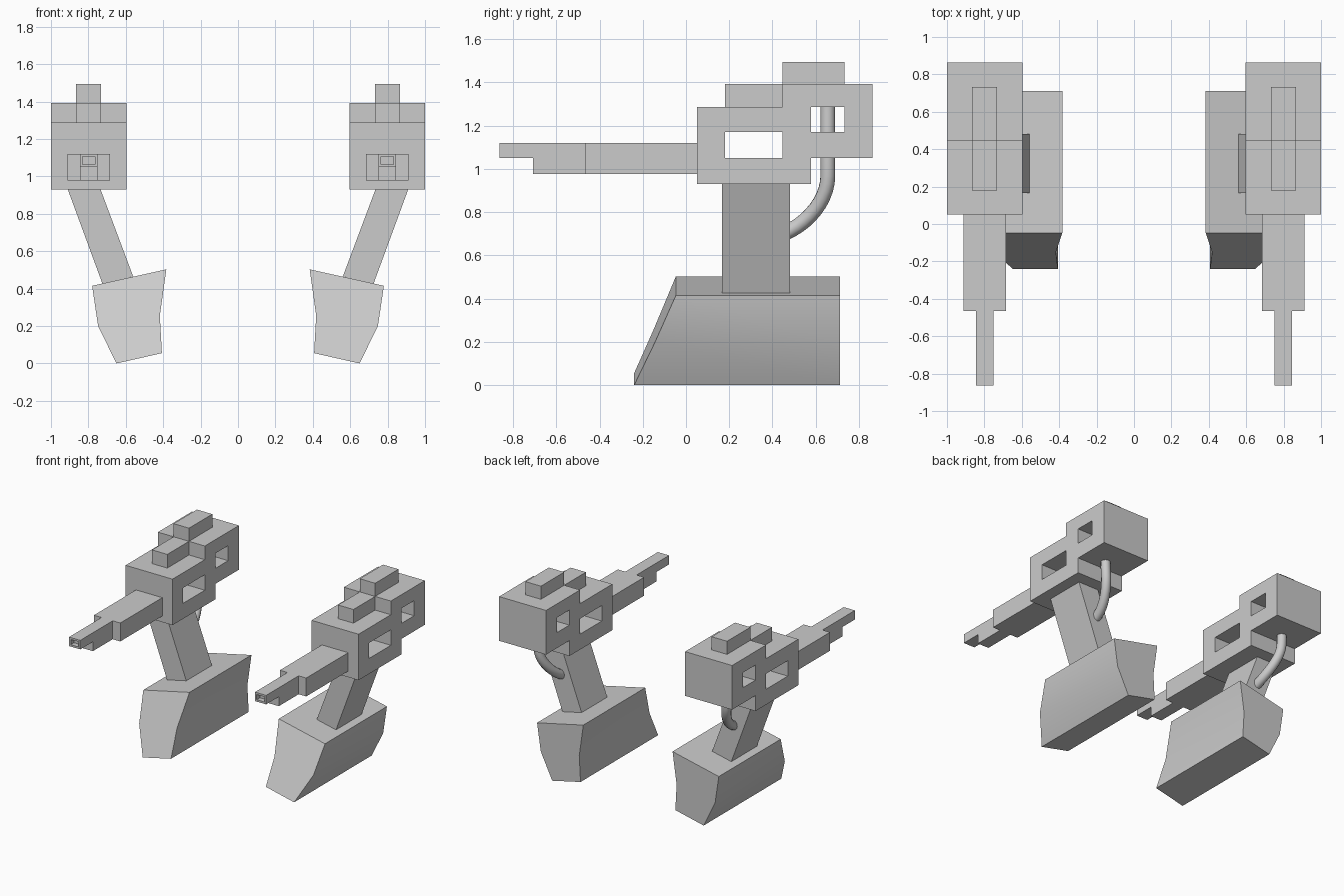
import bpy, bmesh, math
from mathutils import Vector

if "Cube" in bpy.data.objects:
    bpy.data.objects.remove(bpy.data.objects["Cube"])


def finish(name, bm, smooth=None):
    """Turn a bmesh into an object mirrored to the other side."""
    bmesh.ops.remove_doubles(bm, verts=bm.verts, dist=1e-5)
    bmesh.ops.recalc_face_normals(bm, faces=bm.faces)
    mesh = bpy.data.meshes.new(name)
    bm.to_mesh(mesh)
    bm.free()
    obj = bpy.data.objects.new(name, mesh)
    bpy.context.collection.objects.link(obj)
    mirror(obj)
    if smooth:
        bpy.ops.object.select_all(action='DESELECT')
        obj.select_set(True)
        bpy.context.view_layer.objects.active = obj
        bpy.ops.object.shade_smooth_by_angle(angle=math.radians(smooth))
    return obj


def mirror(obj):
    mod = obj.modifiers.new("mirror", 'MIRROR')
    mod.use_axis = (True, False, False)
    mod.use_clip = False


def loft(bm, rings):
    """Skin equal-length closed rings and cap both ends."""
    rows = [[bm.verts.new(p) for p in ring] for ring in rings]
    n = len(rows[0])
    for a, b in zip(rows, rows[1:]):
        for i in range(n):
            bm.faces.new((a[i], a[(i + 1) % n], b[(i + 1) % n], b[i]))
    bm.faces.new(rows[0][::-1])
    bm.faces.new(rows[-1])


def side_profile(bm, points, x0, x1):
    """Extrude a (y, z) outline across x."""
    loft(bm, [[(x, y, z) for y, z in points] for x in (x0, x1)])


def box(name, x, y, z):
    bm = bmesh.new()
    side_profile(bm, [(y[0], z[0]), (y[1], z[0]), (y[1], z[1]), (y[0], z[1])], *x)
    return finish(name, bm)


# Main housing: filled cells of a side grid, extruded across, leaving two windows
ys = [0.05, 0.18, 0.446, 0.577, 0.732, 0.863]
zs = [0.93, 1.05, 1.17, 1.287, 1.393]
cells = ["111..",     # bottom row
         "1.111",
         "111.1",
         "..111"]     # top row
bm = bmesh.new()
for r, row in enumerate(cells):
    for c, ch in enumerate(row):
        if ch == "1":
            bm.faces.new([bm.verts.new((0.597, ys[c + a], zs[r + b]))
                          for a, b in ((0, 0), (1, 0), (1, 1), (0, 1))])
bmesh.ops.remove_doubles(bm, verts=bm.verts, dist=1e-5)
ext = bmesh.ops.extrude_face_region(bm, geom=bm.faces[:], use_keep_orig=True)
for v in (e for e in ext["geom"] if isinstance(e, bmesh.types.BMVert)):
    v.co.x = 1.0
finish("housing", bm)

# Sight blocks on top
box("front_sight_block", (0.733, 0.865), (0.18, 0.446), (1.287, 1.393))
box("rear_sight_block", (0.733, 0.865), (0.446, 0.732), (1.393, 1.495))

# Barrel: wide shroud, then a stepped muzzle with a square recess
box("barrel_shroud", (0.685, 0.911), (-0.465, 0.05), (0.977, 1.12))
bm = bmesh.new()
side_profile(bm, [(-0.863, 1.05), (-0.708, 1.05), (-0.708, 0.977),
                  (-0.465, 0.977), (-0.465, 1.12), (-0.863, 1.12)], 0.75, 0.846)
bmesh.ops.recalc_face_normals(bm, faces=bm.faces)
tip = min(bm.faces, key=lambda f: f.calc_center_median().y)
bmesh.ops.inset_region(bm, faces=[tip], thickness=0.021)
hole = bmesh.ops.extrude_discrete_faces(bm, faces=[tip])["faces"][0]
for v in hole.verts:
    v.co.y += 0.04
finish("muzzle", bm)

# Leaning support post
bm = bmesh.new()
post = [(0.56, 0.464), (0.725, 0.427), (0.91, 0.93), (0.735, 0.93)]
loft(bm, [[(x, y, z) for x, z in post] for y in (0.166, 0.48)])
finish("support_post", bm)

# Tilted foot: front outline with a raked front end
foot = [(0.383, 0.503, -0.047), (0.78, 0.415, -0.047), (0.748, 0.2, -0.143),
        (0.65, 0.0, -0.24), (0.407, 0.055, -0.24), (0.418, 0.257, -0.15)]
bm = bmesh.new()
loft(bm, [[(x, y, z) for x, z, y in foot],
          [(x, 0.712, z) for x, z, y in foot]])
finish("foot", bm, smooth=40)

# Curved feed hose from the post into the housing
curve = bpy.data.curves.new("hose", 'CURVE')
curve.dimensions = '3D'
curve.bevel_depth = 0.035
curve.bevel_resolution = 4
curve.resolution_u = 10
curve.use_fill_caps = True
spline = curve.splines.new('BEZIER')
spline.bezier_points.add(2)
path = [((0.74, 0.45, 0.70), (0, 0.12, 0.05)),
        ((0.81, 0.656, 0.97), (0.008, 0, 0.11)),
        ((0.81, 0.656, 1.29), (0, 0, 0.05))]
for p, (co, h) in zip(spline.bezier_points, path):
    p.co = co
    p.handle_left = Vector(co) - Vector(h)
    p.handle_right = Vector(co) + Vector(h)
hose = bpy.data.objects.new("hose", curve)
bpy.context.collection.objects.link(hose)
bpy.ops.object.select_all(action='DESELECT')
hose.select_set(True)
bpy.context.view_layer.objects.active = hose
bpy.ops.object.convert(target='MESH')
hose = bpy.context.view_layer.objects.active
mirror(hose)
bpy.ops.object.shade_smooth_by_angle(angle=math.radians(40))
